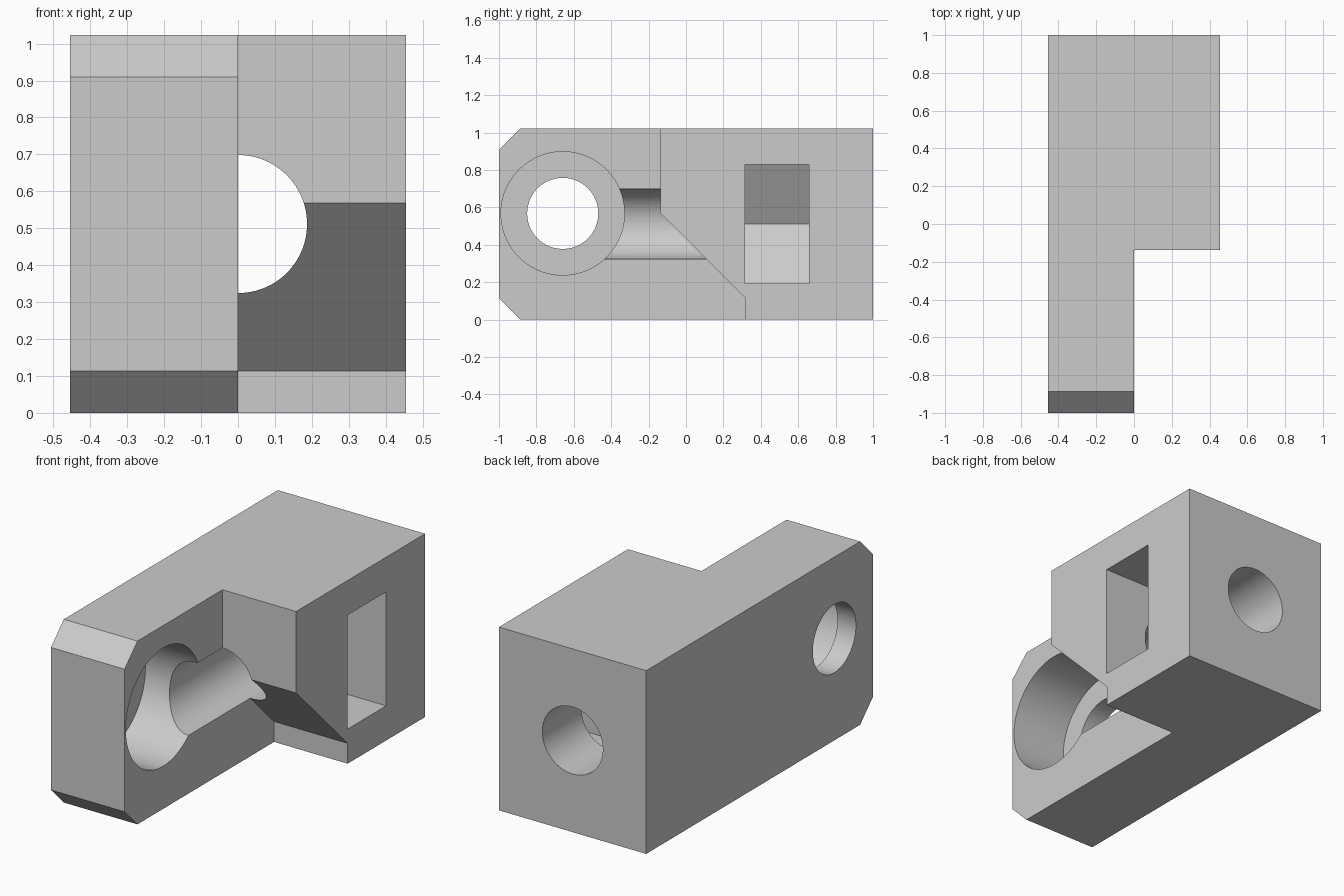
import bpy, bmesh, math
from mathutils import Matrix, Vector

if "Cube" in bpy.data.objects:
    bpy.data.objects.remove(bpy.data.objects["Cube"], do_unlink=True)

U = 2 / 17.6            # design module: chamfer size and wall thickness
HALF = 4 * U            # half width
TOP = 9 * U             # height
BORE_Z = TOP / 2

grey = bpy.data.materials.new("light grey")
grey.use_nodes = True
colour = (0.6, 0.6, 0.6, 1)
grey.diffuse_color = colour
grey.node_tree.nodes["Principled BSDF"].inputs["Base Color"].default_value = colour


def finish(name, bm):
    bmesh.ops.recalc_face_normals(bm, faces=bm.faces)
    mesh = bpy.data.meshes.new(name)
    bm.to_mesh(mesh)
    bm.free()
    mesh.materials.append(grey)
    obj = bpy.data.objects.new(name, mesh)
    bpy.context.collection.objects.link(obj)
    return obj


def prism(name, points, axis, start, end):
    """Extrude a closed profile along x (points are y, z) or y (points are x, z)."""
    bm = bmesh.new()
    if axis == "x":
        verts = [bm.verts.new((start, a, b)) for a, b in points]
        move = Vector((end - start, 0, 0))
    else:
        verts = [bm.verts.new((a, start, b)) for a, b in points]
        move = Vector((0, end - start, 0))
    face = bm.faces.new(verts)
    new = bmesh.ops.extrude_face_region(bm, geom=[face])["geom"]
    bmesh.ops.translate(bm, vec=move, verts=[v for v in new if isinstance(v, bmesh.types.BMVert)])
    return finish(name, bm)


def circle(a, b, radius, sides=96):
    return [(a + radius * math.cos(math.tau * i / sides),
             b + radius * math.sin(math.tau * i / sides)) for i in range(sides)]


# Main body: long bar with the front end chamfered above and below
body = prism("clamp_body", [(-1, U), (U - 1, 0), (1, 0), (1, TOP), (U - 1, TOP), (-1, TOP - U)],
             "x", -HALF, HALF)

# Relief that leaves the thin arm in front and the sloped underside of the block
step_y = 0.318
relief = prism("relief_cutter",
               [(-1.2, -0.2), (step_y, -0.2), (step_y, U), (step_y - HALF, 5 * U),
                (step_y - HALF, 1.2), (-1.2, 1.2)], "x", 0, 0.8)

# Cross hole through the arm with its deep counterbore
eye = (3 * U - 1, 5 * U)
counterbore = prism("counterbore_cutter", circle(*eye, 0.33), "x", -3 * U, 0.2)
cross_hole = prism("cross_hole_cutter", circle(*eye, 0.19), "x", -0.8, 0.2)

# Lengthwise bore from the back to the counterbore
bore = prism("bore_cutter", circle(0, BORE_Z, 0.187), "y", eye[0], 1.2)

# Hexagonal nut slot, open on the block's side
flat = 0.318
corner = flat / math.cos(math.pi / 6)
slot = prism("nut_slot_cutter",
             [(-corner, BORE_Z), (-corner / 2, BORE_Z - flat), (0.8, BORE_Z - flat),
              (0.8, BORE_Z + flat), (-corner / 2, BORE_Z + flat)],
             "y", 0.316, 0.657)

# Cut everything out of the body
bpy.ops.object.select_all(action="DESELECT")
body.select_set(True)
bpy.context.view_layer.objects.active = body
for cutter in (relief, counterbore, cross_hole, bore, slot):
    mod = body.modifiers.new(cutter.name, "BOOLEAN")
    mod.operation = "DIFFERENCE"
    mod.solver = "EXACT"
    mod.object = cutter
    bpy.ops.object.modifier_apply(modifier=mod.name)
    bpy.data.objects.remove(cutter, do_unlink=True)

bpy.ops.object.shade_smooth_by_angle(angle=math.radians(25))
